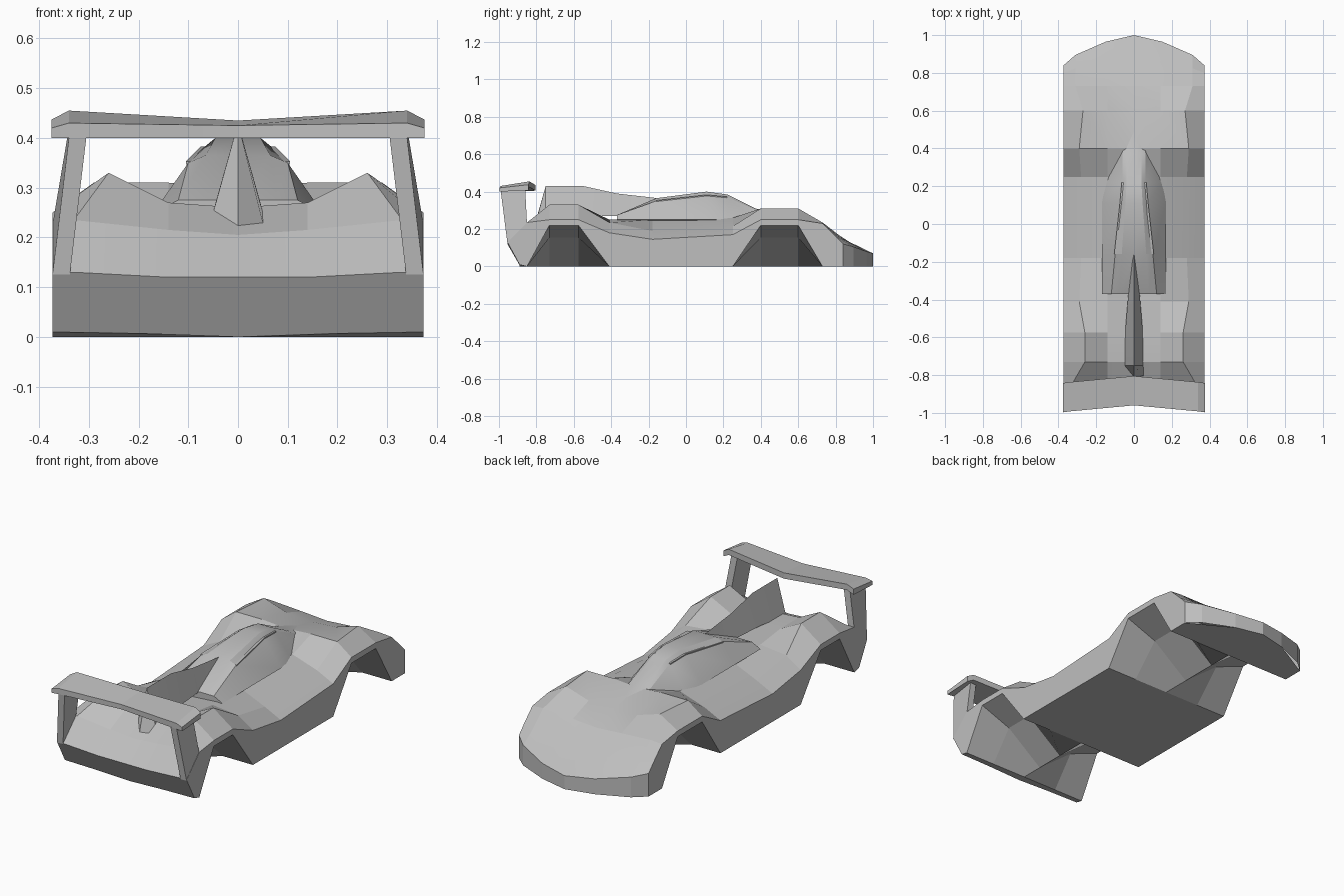
import bpy, bmesh, math

old = bpy.data.objects.get("Cube")
if old:
    bpy.data.objects.remove(old, do_unlink=True)

grey = bpy.data.materials.new("plain grey")
grey.use_nodes = True
colour = (.52, .52, .52, 1)
grey.diffuse_color = colour
grey.node_tree.nodes["Principled BSDF"].inputs["Base Color"].default_value = colour


def loft(name, rings, smooth=5, cap_end=True):
    """Skin closed rings of equal length and cap the ends."""
    bm = bmesh.new()
    loops = [[bm.verts.new(point) for point in ring] for ring in rings]
    for this, following in zip(loops, loops[1:]):
        for i in range(len(this)):
            j = (i + 1) % len(this)
            bm.faces.new((this[i], this[j], following[j], following[i]))
    bm.faces.new(loops[0])
    if cap_end:
        bm.faces.new(loops[-1])
    bmesh.ops.remove_doubles(bm, verts=bm.verts, dist=.0005)
    bmesh.ops.recalc_face_normals(bm, faces=bm.faces)
    mesh = bpy.data.meshes.new(name)
    bm.to_mesh(mesh)
    bm.free()
    mesh.materials.append(grey)
    obj = bpy.data.objects.new(name, mesh)
    bpy.context.collection.objects.link(obj)
    bpy.context.view_layer.objects.active = obj
    obj.select_set(True)
    bpy.ops.object.shade_smooth_by_angle(angle=math.radians(smooth))
    obj.select_set(False)


def mirrored(half):
    """Half section running from bottom centre to top centre, closed on both sides."""
    return half + [(-x, y, z) for x, y, z in reversed(half[1:-1])]


# Shared widths and heights of the body
WIDE, INNER = .373, .2
VALLEY = .14
WELL, ARCH = .22, .25


def floor(y, well=0):
    """Underside of a section, with the wheel well tapering towards the centre."""
    return [(0, y, 0), (INNER, y, well * .7), (WIDE, y, well)]


# Body shell: y, wheel well, shoulder z, fender crest x and z, valley z
stations = [
    (-.85, 0, .235, .33, .235, .215),
    (-.73, WELL, ARCH, .26, .33, .27),
    (-.575, WELL, ARCH, .26, .33, .27),
    (-.41, 0, .18, .29, .235, .25),
    (-.18, 0, .145, .28, .19, .25),
    (.25, 0, .17, .28, .215, .26),
    (.4, WELL, ARCH, .29, .31, .31),
    (.6, WELL, ARCH, .27, .31, .27),
    (.73, 0, .23, .31, .235, .225),
]
# The tail panel leans back over its lower edge
lip = -.955
rings = [mirrored(floor(-.89, .01) + [(WIDE, lip, .13), (.33, lip, .13),
                                      (VALLEY, lip, .12), (0, lip, .12)])]
for y, well, side, crest_x, crest_z, valley_z in stations:
    rings.append(mirrored(floor(y, well) + [(WIDE, y, side), (crest_x, y, crest_z),
                                            (VALLEY, y, valley_z), (0, y, valley_z - .01)]))

# Nose: steep drop, shallow lip, then the blunt leading edge down to the ground
nose = [(WIDE, .84, .12), (.31, .895, .105), (.15, .965, .08), (0, 1, .07)]
rings.append(mirrored(floor(.8) + [(x, .8 + (y - .84) * .45, z * .6 + .09) for x, y, z in nose]))
for blunt in (1, 0):
    top = [(x, y, z * blunt) for x, y, z in nose]
    under = [(x, y, 0) for x, y, z in (nose[3], nose[2], nose[0])]
    rings.append(mirrored(under + top))
loft("body_shell", rings, 8, cap_end=False)

# Cockpit canopy: y, base half width, window rail x and z, roof z
canopy = [
    (.52, .08, .05, .27, .275),
    (.37, .1, .06, .305, .31),
    (.22, .15, .06, .37, .385),
    (.11, .17, .07, .38, .4),
    (-.16, .17, .1, .35, .365),
    (-.37, .17, .12, .275, .275),
]
loft("cockpit_canopy", [mirrored([(0, y, INNER), (base, y, ARCH), (rail, y, rail_z),
                                  (rail * .65, y, roof_z), (0, y, roof_z)])
                        for y, base, rail, rail_z, roof_z in canopy], 20)

# Slim blade along each window rail
for side, label in ((1, "left"), (-1, "right")):
    loft(label + "_window_blade",
         [[(side * (rail + dx), y, rail_z + dz)
           for dx, dz in ((-.02, .003), (.005, .003), (.005, -.003), (-.02, -.003))]
          for y, base, rail, rail_z, roof_z in canopy[2:5]])

# Tapered spine fin: y, base half width, base z, ridge z
fin = [(-.81, .055, .21, .22), (-.75, .05, .25, .43), (-.55, .045, .27, .43),
       (-.37, .03, .27, .39), (-.15, .01, .34, .365)]
loft("spine_fin", [[(-wide, y, base), (wide, y, base), (0, y, ridge)]
                   for y, wide, base, ridge in fin])

# Wing: x, back y, back z, front z
chord, under_z = .14, .4
half = [(.375, -.997, .42, .437), (.34, -.992, .43, .455), (0, -.96, .425, .435)]
span = [(-x, *rest) for x, *rest in half] + half[1::-1]
loft("rear_wing", [[(x, y, under_z), (x, y, back_z),
                    (x, y + chord + .015, front_z), (x, y + chord + .015, front_z - .03)]
                   for x, y, back_z, front_z in span])

# Wing pillars lean inward towards the top
for side, label in ((1, "left"), (-1, "right")):
    pillar = []
    for outer, back, back_z, front, front_z in ((WIDE, lip, .125, -.85, .225),
                                                (.34, -.99, under_z, -.86, .42)):
        inner = outer - .035
        pillar.append([(side * inner, back, back_z), (side * outer, back, back_z),
                       (side * outer, front, front_z), (side * inner, front, front_z)])
    loft(label + "_wing_pillar", pillar)
